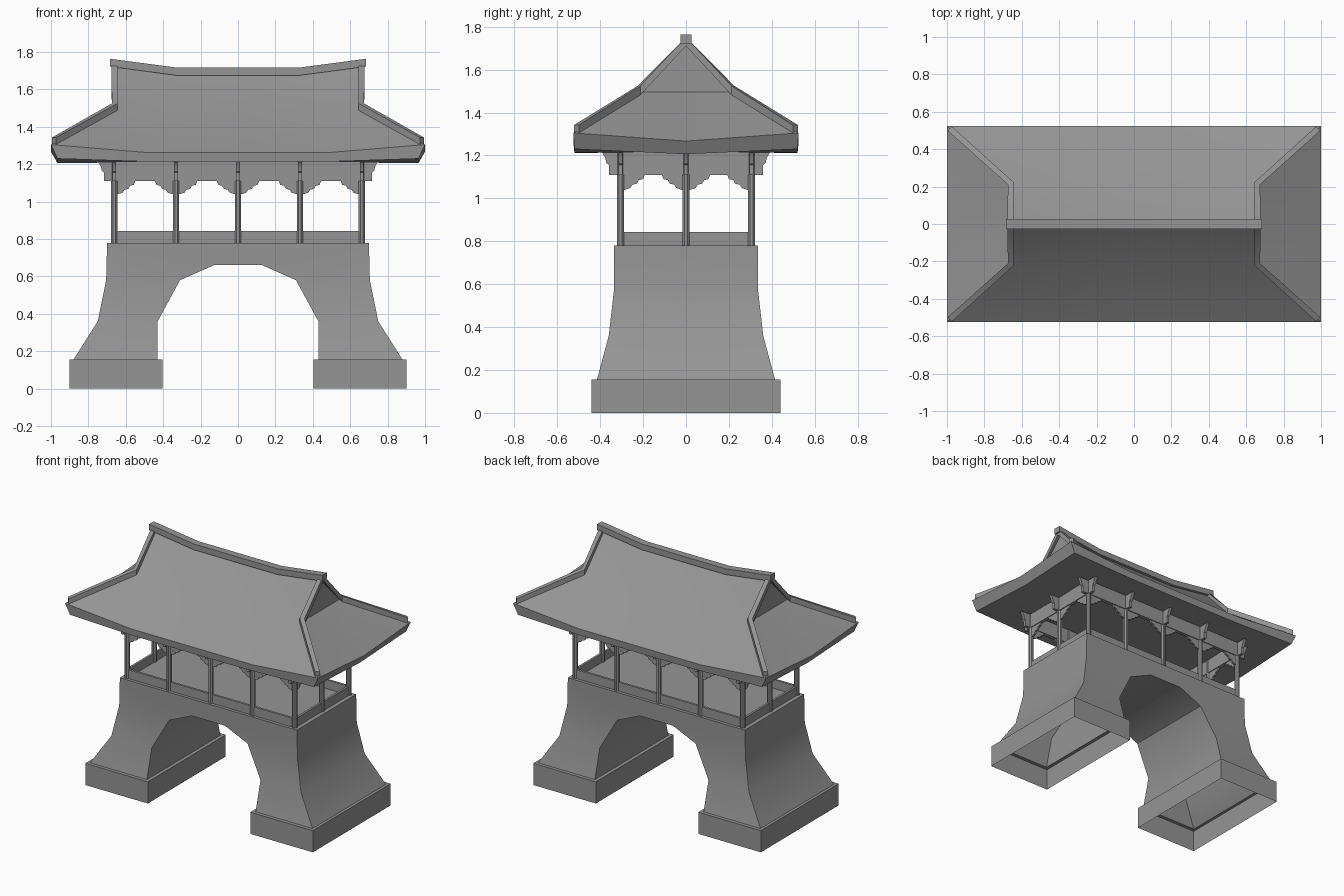
import bpy, bmesh
from math import cos, sin, pi, radians
from mathutils import Vector

if "Cube" in bpy.data.objects:
    bpy.data.objects.remove(bpy.data.objects["Cube"], do_unlink=True)

stone = bpy.data.materials.new("plain grey")
stone.use_nodes = True
GREY = (0.3, 0.3, 0.3, 1)
stone.diffuse_color = GREY
stone.node_tree.nodes["Principled BSDF"].inputs["Base Color"].default_value = GREY

SIGNS = [(sx, sy) for sx in (1, -1) for sy in (1, -1)]


def build(name, polys, mirror=False):
    """Weld polygons (point lists) into one object, optionally mirrored in x and y."""
    bm = bmesh.new()
    for sx, sy in (SIGNS if mirror else [(1, 1)]):
        for poly in polys:
            bm.faces.new([bm.verts.new((x * sx, y * sy, z)) for x, y, z in poly])
    bmesh.ops.remove_doubles(bm, verts=bm.verts, dist=0.0005)
    bmesh.ops.recalc_face_normals(bm, faces=bm.faces)
    mesh = bpy.data.meshes.new(name)
    bm.to_mesh(mesh)
    bm.free()
    mesh.materials.append(stone)
    obj = bpy.data.objects.new(name, mesh)
    bpy.context.collection.objects.link(obj)
    bpy.ops.object.select_all(action='DESELECT')
    obj.select_set(True)
    bpy.context.view_layer.objects.active = obj
    bpy.ops.object.shade_smooth_by_angle(angle=radians(32))
    return obj


def strips(a, b, closed=False):
    """Quads between two matching point rows."""
    n = len(a)
    return [[a[i], a[(i + 1) % n], b[(i + 1) % n], b[i]] for i in range(n if closed else n - 1)]


def loft(a, b):
    return strips(a, b, True) + [a, b]


def plate(x, y, dx, dy, profile, t):
    """Upright plate: profile of (distance along dx,dy ; z), thickness t."""
    def side(k):
        return [(x + dx * s - dy * k, y + dy * s + dx * k, z) for s, z in profile]
    return loft(side(-t / 2), side(t / 2))


def rect(x0, x1, y0, y1, z):
    return [(x0, y0, z), (x1, y0, z), (x1, y1, z), (x0, y1, z)]


def bar(path, width, height):
    """Square-section capping that follows a path, standing on it."""
    pts = [Vector(p) for p in path]
    rings = []
    for i, p in enumerate(pts):
        t = Vector((0, 0, 0))
        for a, b in ((i - 1, i), (i, i + 1)):
            if a >= 0 and b < len(pts):
                d = pts[b] - pts[a]
                t += Vector((d.x, d.y, 0)).normalized()
        n = Vector((-t.y, t.x, 0)).normalized() * width / 2
        up = Vector((0, 0, height))
        rings.append([p - n, p + n, p + n + up, p - n + up])
    polys = [rings[0], rings[-1]]
    for a, b in zip(rings, rings[1:]):
        polys += strips(a, b, True)
    return polys


# Plinths: hollow, open below, with a narrow ledge on top
low = rect(0.405, 0.90, -0.44, 0.44, 0)
high = rect(0.405, 0.90, -0.44, 0.44, 0.155)
ledge = rect(0.43, 0.88, -0.415, 0.415, 0.155)
for side, s in (("left", 1), ("right", -1)):
    polys = strips(low, high, True) + strips(high, ledge, True)
    build(side + "_plinth", [[(x * s, y, z) for x, y, z in p] for p in polys])

# Gate body: flared shell with a faceted archway
levels = [(0.155, 0.88, 0.43, 0.415), (0.36, 0.75, 0.43, 0.36), (0.58, 0.705, 0.31, 0.335)]
outer = [(o, y, z) for z, o, i, y in levels] + [(0.70, 0.335, 0.78)]
inner = [(i, y, z) for z, o, i, y in levels] + [(0.13, 0.335, 0.66), (0, 0.335, 0.66)]


def middle(row):
    return [(x, 0, z) for x, y, z in row]


body = strips(outer[:3], inner[:3])
body.append([outer[2], outer[3], (0, 0.335, 0.78), inner[4], inner[3], inner[2]])
body += strips(outer, middle(outer)) + strips(inner, middle(inner))
body.append(rect(0, 0.70, 0, 0.335, 0.78))
build("gate_body", body, mirror=True)

# Pavilion layout
CX, CY = 0.662, 0.305
xs = [CX * k / 2 for k in (-2, -1, 0, 1, 2)]
ys = [-CY, 0, CY]
spots = [(x, y) for x in xs for y in ys if abs(x) == CX or abs(y) == CY]


def frame(z0, z1, t):
    """Four walls running round the column line."""
    h = t / 2
    rings = [rect(-CX - k, CX + k, -CY - k, CY + k, z) for k, z in ((h, z0), (h, z1), (-h, z1), (-h, z0))]
    return [q for i in range(4) for q in strips(rings[i], rings[(i + 1) % 4], True)]


build("parapet", frame(0.78, 0.843, 0.016))
build("beam_frame", frame(1.11, 1.215, 0.026))

# Columns
for i, (x, y) in enumerate(spots):
    def ring(z):
        return [(x + 0.018 * cos(pi * (k + .5) / 4), y + 0.018 * sin(pi * (k + .5) / 4), z) for k in range(8)]
    build(f"column_{i + 1}", loft(ring(0.78), ring(1.215)))

# Outward brackets and scalloped panels at each column
horn = [(0, 1.11), (0.055, 1.11), (0.055, 1.155), (0.066, 1.165), (0.072, 1.19), (0.086, 1.213), (0, 1.213)]
scallop = [(0, 1.115), (0.115, 1.115), (0.105, 1.09), (0.085, 1.085), (0.075, 1.068),
           (0.055, 1.064), (0.045, 1.048), (0.02, 1.04), (0, 1.04)]
horns, panels = [], []
for x, y in spots:
    if abs(x) == CX:
        horns += plate(x, y, x / CX, 0, horn, 0.02)
        panels += [q for d in (1, -1) if abs(y + d * 0.1) < CY for q in plate(x, y, 0, d, scallop, 0.014)]
    if abs(y) == CY:
        horns += plate(x, y, 0, y / CY, horn, 0.02)
        panels += [q for d in (1, -1) if abs(x + d * 0.1) < CX for q in plate(x, y, d, 0, scallop, 0.014)]
build("outward_brackets", horns)
build("scalloped_panels", panels)

# Roof: one quarter, mirrored
crest = [(0, 0, 1.68), (0.33, 0, 1.68), (0.655, 0, 1.725)]
shoulder = [(0, 0.215, 1.475), (0.38, 0.215, 1.475), (0.655, 0.215, 1.495)]
eave = [(0, 0.525, 1.262), (0.48, 0.525, 1.262), (1, 0.525, 1.305), (1, 0, 1.267)]
soffit = [(0, 0.52, 1.212), (0.48, 0.52, 1.214), (0.965, 0.52, 1.23), (0.965, 0, 1.206)]
gable_foot = (0.655, 0, 1.495)
roof = strips(crest, shoulder) + strips(shoulder, eave[:3]) + strips(eave, soffit)
roof.append([shoulder[2], gable_foot, eave[3], eave[2]])
roof.append([crest[2], shoulder[2], gable_foot])
roof += [[a, b, (0, 0, 1.215)] for a, b in zip(soffit, soffit[1:])]
build("roof", roof, mirror=True)

# Ridge cappings
build("main_ridge", bar([(-0.685, 0, 1.722), (-0.33, 0, 1.675), (0.33, 0, 1.675), (0.685, 0, 1.722)], 0.052, 0.042))
for sx, sy in SIGNS:
    path = [(0.66, 0, 1.71), (0.66, 0.218, 1.483), (0.985, 0.51, 1.30)]
    name = ("back" if sy > 0 else "front") + ("_left" if sx > 0 else "_right") + "_hip_ridge"
    build(name, bar([(x * sx, y * sy, z) for x, y, z in path], 0.032, 0.042))
